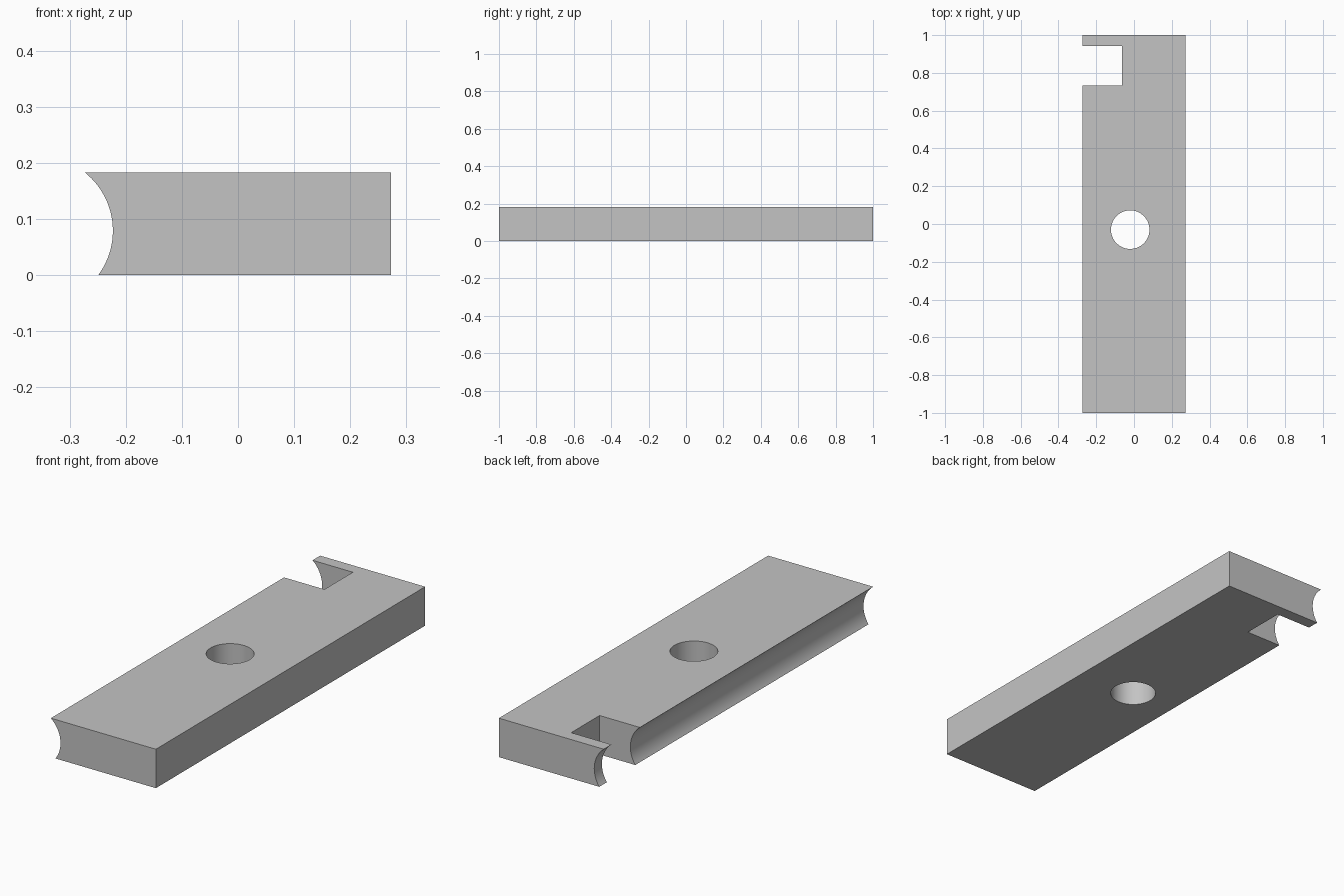
import bpy
import bmesh
from math import asin, cos, sin, radians
from mathutils import Matrix, Vector

if "Cube" in bpy.data.objects:
    bpy.data.objects.remove(bpy.data.objects["Cube"])

HALF_W, HALF_L, HEIGHT = 0.273, 1.0, 0.183
GROOVE_X, GROOVE_Z, GROOVE_R = -0.356, 0.079, 0.133
ARC_STEPS = 24

grey = bpy.data.materials.new("plain grey")
grey.use_nodes = True
grey.diffuse_color = (0.55, 0.55, 0.55, 1)
grey.node_tree.nodes["Principled BSDF"].inputs["Base Color"].default_value = grey.diffuse_color


def make_object(name, bm):
    bmesh.ops.recalc_face_normals(bm, faces=bm.faces)
    mesh = bpy.data.meshes.new(name)
    bm.to_mesh(mesh)
    bm.free()
    mesh.materials.append(grey)
    obj = bpy.data.objects.new(name, mesh)
    bpy.context.collection.objects.link(obj)
    return obj


def cut(target, cutter):
    mod = target.modifiers.new(cutter.name, "BOOLEAN")
    mod.operation = "DIFFERENCE"
    mod.solver = "EXACT"
    mod.object = cutter
    bpy.context.view_layer.objects.active = target
    bpy.ops.object.modifier_apply(modifier=mod.name)
    bpy.data.objects.remove(cutter)


# Bar: end profile with a concave groove on one side, extruded along y
low = asin(-GROOVE_Z / GROOVE_R)
high = asin((HEIGHT - GROOVE_Z) / GROOVE_R)
profile = [(HALF_W, 0), (HALF_W, HEIGHT)]
for i in range(ARC_STEPS + 1):
    a = high + (low - high) * i / ARC_STEPS
    profile.append((GROOVE_X + GROOVE_R * cos(a), GROOVE_Z + GROOVE_R * sin(a)))
bm = bmesh.new()
end = bm.faces.new([bm.verts.new((x, -HALF_L, z)) for x, z in profile])
ext = bmesh.ops.extrude_face_region(bm, geom=[end])
moved = [v for v in ext["geom"] if isinstance(v, bmesh.types.BMVert)]
bmesh.ops.translate(bm, verts=moved, vec=(0, 2 * HALF_L, 0))
bar = make_object("grooved_bar", bm)

# Round through hole
bm = bmesh.new()
bmesh.ops.create_cone(bm, cap_ends=True, segments=64, radius1=0.102, radius2=0.102,
                      depth=1, matrix=Matrix.Translation((-0.02, -0.03, 0.1)))
cut(bar, make_object("hole_cutter", bm))

# Square notch open to the grooved side
x0, x1, y0, y1 = -0.5, -0.063, 0.732, 0.943
bm = bmesh.new()
bmesh.ops.create_cube(bm, size=1)
bmesh.ops.scale(bm, vec=(x1 - x0, y1 - y0, 1), verts=bm.verts)
bmesh.ops.translate(bm, vec=Vector((x0 + x1, y0 + y1, 0.2)) / 2, verts=bm.verts)
cut(bar, make_object("notch_cutter", bm))

# Smooth curved walls, sharp edges
bpy.ops.object.select_all(action="DESELECT")
bar.select_set(True)
bpy.context.view_layer.objects.active = bar
bpy.ops.object.shade_smooth_by_angle(angle=radians(30))
